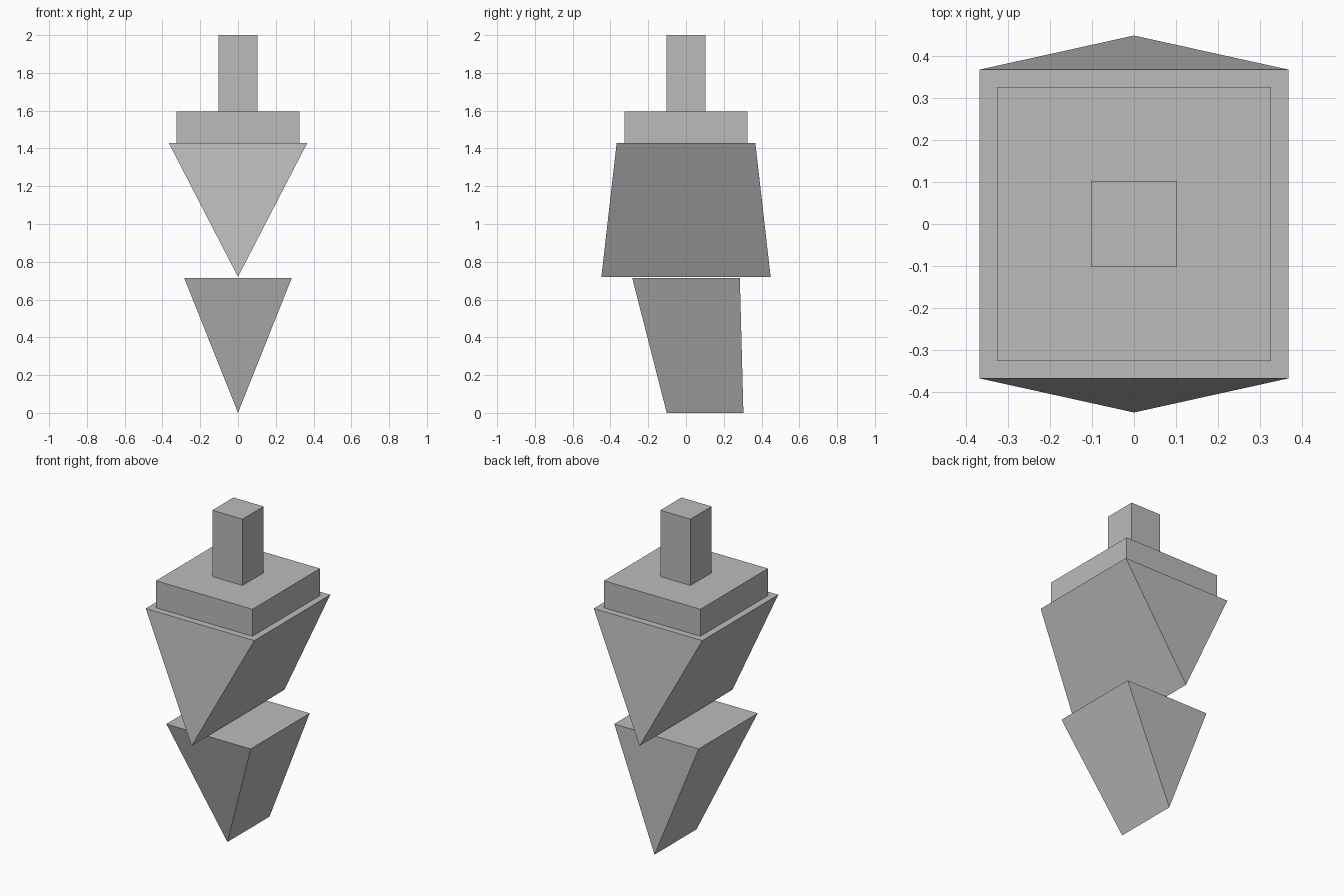
import bpy

if "Cube" in bpy.data.objects:
    bpy.data.objects.remove(bpy.data.objects["Cube"])

grey = bpy.data.materials.new("plain grey")
grey.diffuse_color = (0.5, 0.5, 0.5, 1)
grey.use_nodes = True
grey.node_tree.nodes["Principled BSDF"].inputs["Base Color"].default_value = grey.diffuse_color


def finish(name, verts, faces):
    mesh = bpy.data.meshes.new(name)
    mesh.from_pydata(verts, [], faces)
    mesh.materials.append(grey)
    obj = bpy.data.objects.new(name, mesh)
    bpy.context.collection.objects.link(obj)


def square(half, z):
    return [(-half, -half, z), (half, -half, z), (half, half, z), (-half, half, z)]


def block(name, half, z0, z1):
    sides = [(i, (i + 1) % 4, (i + 1) % 4 + 4, i + 4) for i in range(4)]
    finish(name, square(half, z0) + square(half, z1),
           [(3, 2, 1, 0), (4, 5, 6, 7)] + sides)


def wedge(name, half, z_top, z_edge, y_front, y_back):
    # Square top narrowing to a single bottom edge along y
    verts = square(half, z_top) + [(0, y_front, z_edge), (0, y_back, z_edge)]
    finish(name, verts, [(0, 1, 2, 3), (1, 0, 4), (3, 2, 5),
                         (2, 1, 4, 5), (0, 3, 5, 4)])


# Two stacked wedges
wedge("lower_wedge", 0.285, 0.715, 0.0, -0.102, 0.304)
wedge("upper_wedge", 0.367, 1.43, 0.72, -0.448, 0.448)
# Square plate and post on top
block("shoulder_plate", 0.326, 1.43, 1.595)
block("top_post", 0.102, 1.595, 2.0)
